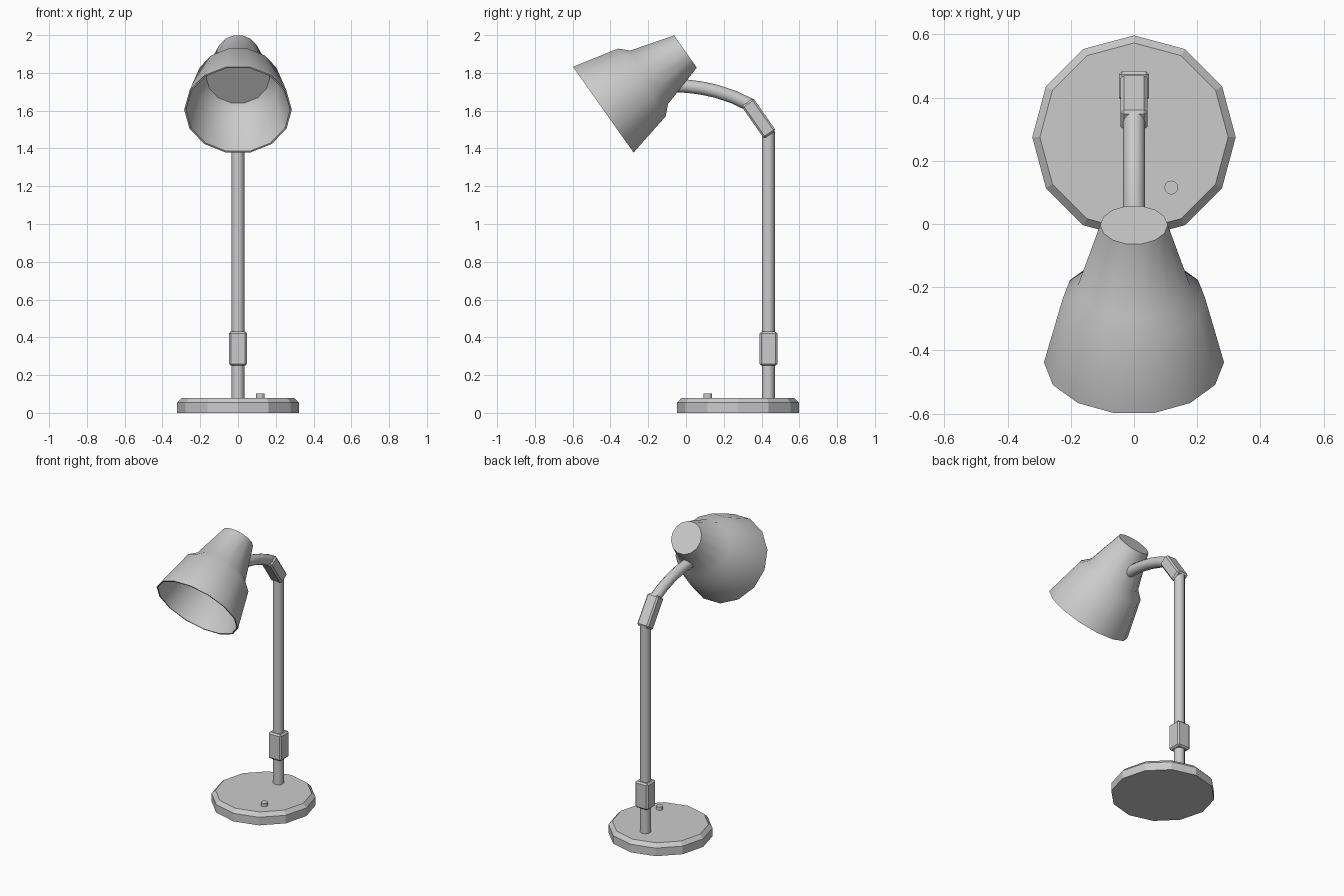
import bpy, bmesh
from math import sin, cos, pi, radians
from mathutils import Matrix, Vector

if "Cube" in bpy.data.objects:
    bpy.data.objects.remove(bpy.data.objects["Cube"])


def finish(obj, smooth_angle):
    bpy.ops.object.select_all(action='DESELECT')
    obj.select_set(True)
    bpy.context.view_layer.objects.active = obj
    if smooth_angle:
        bpy.ops.object.shade_smooth_by_angle(angle=radians(smooth_angle))


def make_object(name, bm, matrix, smooth_angle=0):
    bmesh.ops.recalc_face_normals(bm, faces=bm.faces[:])
    mesh = bpy.data.meshes.new(name)
    bm.to_mesh(mesh)
    bm.free()
    obj = bpy.data.objects.new(name, mesh)
    bpy.context.collection.objects.link(obj)
    obj.matrix_world = matrix
    finish(obj, smooth_angle)
    return obj


def lathe(name, profile, sides, location, tilt=0, smooth_angle=0):
    """Spin (radius, height) points round local z and cap both ends."""
    bm = bmesh.new()
    rings = []
    for r, z in profile:
        rings.append([bm.verts.new((r * cos(2 * pi * i / sides),
                                    r * sin(2 * pi * i / sides), z))
                      for i in range(sides)])
    for a, b in zip(rings, rings[1:]):
        for i in range(sides):
            j = (i + 1) % sides
            bm.faces.new((a[i], a[j], b[j], b[i]))
    bm.faces.new(rings[0])
    bm.faces.new(rings[-1])
    matrix = Matrix.Translation(location) @ Matrix.Rotation(radians(tilt), 4, 'X')
    return make_object(name, bm, matrix, smooth_angle)


def block(name, size, location, tilt=0, bevel=0.01):
    """Box with chamfered edges."""
    bm = bmesh.new()
    bmesh.ops.create_cube(bm, size=1)
    bmesh.ops.scale(bm, vec=Vector(size), verts=bm.verts[:])
    bmesh.ops.bevel(bm, geom=bm.edges[:], offset=bevel, segments=1,
                    affect='EDGES', profile=0.5)
    matrix = Matrix.Translation(location) @ Matrix.Rotation(radians(tilt), 4, 'X')
    return make_object(name, bm, matrix)


def tube(name, points, radius):
    """Round tube through a few points, turned into a mesh."""
    data = bpy.data.curves.new(name, 'CURVE')
    data.dimensions = '3D'
    data.bevel_depth = radius
    data.bevel_resolution = 4
    data.use_fill_caps = True
    spline = data.splines.new('POLY')
    spline.points.add(len(points) - 1)
    for p, co in zip(spline.points, points):
        p.co = (*co, 1)
    obj = bpy.data.objects.new(name, data)
    bpy.context.collection.objects.link(obj)
    finish(obj, 0)
    bpy.ops.object.convert(target='MESH')
    finish(bpy.context.view_layer.objects.active, 40)


# Faceted base with chamfered top, and its switch
lathe("base", [(0.322, 0), (0.322, 0.055), (0.298, 0.08)], 12, (0, 0.275, 0))
lathe("switch_button", [(0.022, 0.075), (0.022, 0.102)], 12, (0.118, 0.115, 0))

# Upright pole with lower clamp and tilted upper joint
lathe("pole", [(0.034, 0.075), (0.034, 1.49)], 12, (0, 0.436, 0), smooth_angle=35)
block("lower_clamp", (0.096, 0.094, 0.18), (0, 0.437, 0.34))
block("upper_joint", (0.084, 0.076, 0.21), (0, 0.385, 1.559), tilt=35)

# Curved arm into the shade
tube("arm", [(0, 0.345, 1.628), (0, 0.25, 1.673), (0, 0.16, 1.703),
             (0, 0.08, 1.72), (0, 0.01, 1.729), (0, -0.05, 1.732)], 0.035)

# Shade: stepped outer wall, rim, inner wall and inner plate
lathe("shade", [(0.107, 0), (0.178, 0.236), (0.225, 0.283), (0.285, 0.533),
                (0.276, 0.533), (0.216, 0.285), (0.168, 0.238)],
      14, (0, -0.003, 1.913), tilt=125.3, smooth_angle=35)
